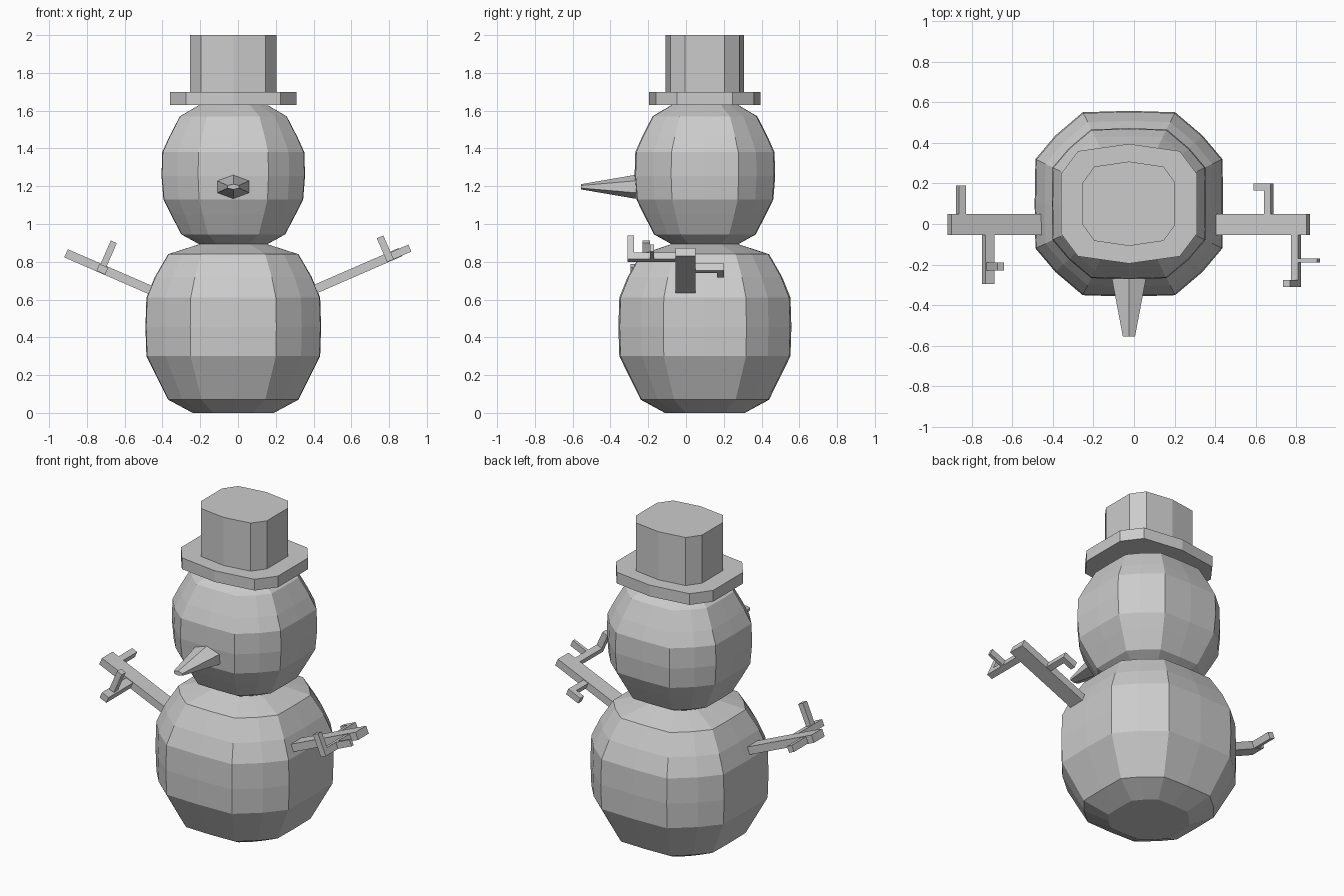
import bpy, bmesh
from math import sin, cos, radians
from mathutils import Vector

if "Cube" in bpy.data.objects:
    bpy.data.objects.remove(bpy.data.objects["Cube"])

CX, CY = -0.025, 0.1   # axis of the stacked body


def finish(name, bm):
    bmesh.ops.remove_doubles(bm, verts=bm.verts, dist=1e-5)
    bmesh.ops.recalc_face_normals(bm, faces=bm.faces)
    me = bpy.data.meshes.new(name)
    bm.to_mesh(me)
    bm.free()
    ob = bpy.data.objects.new(name, me)
    bpy.context.collection.objects.link(ob)
    return ob


def full_ring(quarter):
    """Mirror a quarter outline (from +x to +y) into a closed loop."""
    half = quarter + [(-x, y) for x, y in reversed(quarter)]
    loop = half + [(x, -y) for x, y in reversed(half)]
    out = []
    for p in loop:
        if p not in out:
            out.append(p)
    return out


def loft(bm, rings):
    """Skin a list of vertex-position loops and cap both ends."""
    loops = [[bm.verts.new(p) for p in r] for r in rings]
    n = len(loops[0])
    for a, b in zip(loops, loops[1:]):
        for i in range(n):
            j = (i + 1) % n
            bm.faces.new((a[i], a[j], b[j], b[i]))
    bm.faces.new(loops[0])
    bm.faces.new(loops[-1])


def stack(name, outline, profile):
    """profile: (half width x, half width y, z) per level."""
    bm = bmesh.new()
    loft(bm, [[(CX + x * rx, CY + y * ry, z) for x, y in outline]
              for rx, ry, z in profile])
    return finish(name, bm)


# body and head: squarish faceted balls
ball = full_ring([(1, 0.0), (0.992, 0.48), (0.78, 0.735), (0.49, 0.985), (0.0, 1)])
body = [(.215, 0), (.345, .07), (.415, .21), (.46, .30), (.465, .455),
        (.46, .61), (.415, .72), (.345, .84), (.18, .893)]
head = [(.18, .893), (.275, .945), (.33, 1.05), (.37, 1.13), (.38, 1.255),
        (.376, 1.38), (.34, 1.46), (.283, 1.57), (.18, 1.63)]
stack("lower_ball", ball, [(r, r * .985, z) for r, z in body])
stack("head_ball", ball, [(r, r * .98, z) for r, z in head])

# hat: brim and crown
hat = full_ring([(1, 0.5), (0.75, 0.88), (0.0, 1)])
stack("hat_brim", hat, [(.335, .295, 1.63), (.335, .295, 1.70)])
stack("hat_crown", hat, [(.228, .208, 1.70), (.228, .208, 2.0)])

# nose: tapered hexagonal prism
hexa = [(0, 1), (1, .5), (1, -.5), (0, -1), (-1, -.5), (-1, .5)]
bm = bmesh.new()
loft(bm, [[(CX + x * w, y, 1.197 + z * h) for x, z in hexa]
          for y, w, h in [(-.25, .086, .064), (-.275, .083, .062), (-.555, .03, .014)]])
finish("nose", bm)


# arms: boxes in a tilted frame (u along arm, y depth, n across)
def arm(name, side, x0, boxes):
    t = radians(23.5)
    o = Vector((x0, 0, .63))
    a = Vector((side * cos(t), 0, sin(t)))
    nv = Vector((-side * sin(t), 0, cos(t)))
    bm = bmesh.new()
    for (u0, u1), (y0, y1), (n0, n1) in boxes:
        loft(bm, [[o + a * u + nv * n + Vector((0, y, 0))
                   for u, n in ((u0, n0), (u1, n0), (u1, n1), (u0, n1))]
                  for y in (y0, y1)])
    finish(name, bm)


T = (.003, .043)
arm("right_arm", 1, .41, [
    ((0, .50), (-.055, .05), (0, .047)),
    ((.415, .453), (-.275, -.05), T),
    ((.415, .453), (-.31, -.275), (.003, .14)),
    ((.453, .555), (-.19, -.17), T),
    ((.27, .305), (.05, .2), T),
    ((.214, .27), (.165, .2), T)])
arm("left_arm", -1, -.475, [
    ((-.02, .485), (-.055, .05), (0, .047)),
    ((.25, .30), (-.295, -.05), T),
    ((.26, .295), (-.23, -.19), (.043, .18)),
    ((.405, .442), (.05, .19), T)])
